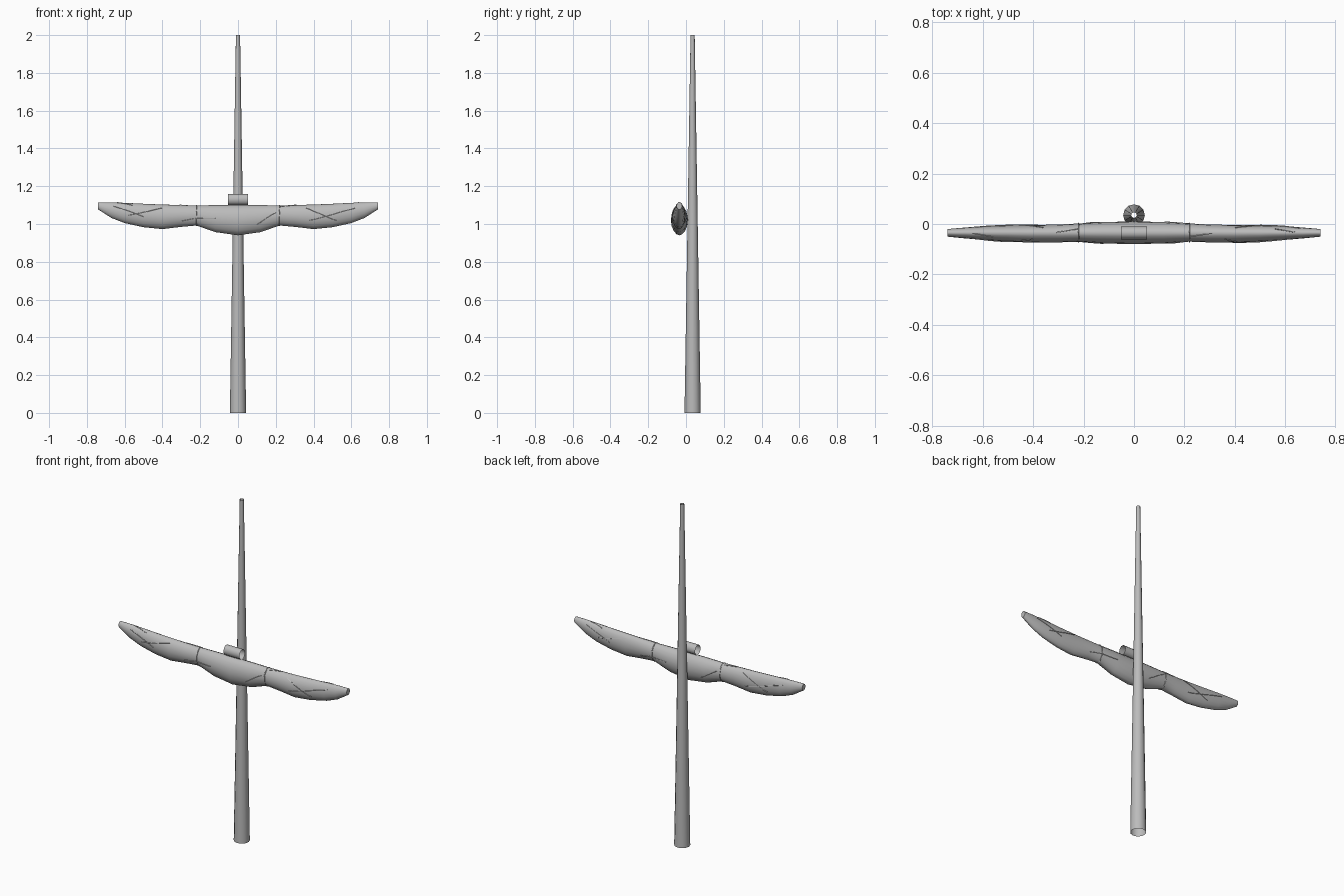
import bpy, bmesh, math
from mathutils import Vector

if "Cube" in bpy.data.objects:
    bpy.data.objects.remove(bpy.data.objects["Cube"], do_unlink=True)

grey = bpy.data.materials.new("plain grey")
grey.use_nodes = True
grey.diffuse_color = (0.5, 0.5, 0.5, 1)
grey.node_tree.nodes["Principled BSDF"].inputs["Base Color"].default_value = (0.5, 0.5, 0.5, 1)


def loft(name, rings, caps=False, angle=40):
    """Skin a list of closed rings of points."""
    bm = bmesh.new()
    loops = [[bm.verts.new(p) for p in ring] for ring in rings]
    for a, b in zip(loops, loops[1:]):
        for i in range(len(a)):
            j = (i + 1) % len(a)
            bm.faces.new((a[i], a[j], b[j], b[i]))
    if caps:
        bm.faces.new(loops[0])
        bm.faces.new(loops[-1])
    bmesh.ops.recalc_face_normals(bm, faces=bm.faces)
    mesh = bpy.data.meshes.new(name)
    bm.to_mesh(mesh)
    bm.free()
    mesh.materials.append(grey)
    obj = bpy.data.objects.new(name, mesh)
    bpy.context.collection.objects.link(obj)
    bpy.ops.object.select_all(action='DESELECT')
    obj.select_set(True)
    bpy.context.view_layer.objects.active = obj
    bpy.ops.object.shade_smooth_by_angle(angle=math.radians(angle))
    return obj


def circle(n):
    return [(math.cos(math.tau * i / n), math.sin(math.tau * i / n)) for i in range(n)]


# Tapered mast, open at both ends
loft("mast", [[(r * c, 0.035 + r * s, z) for c, s in circle(12)]
              for z, r in ((0, 0.043), (1, 0.027), (2, 0.011))])

# Open sleeve holding the yard to the mast
loft("yard_sleeve", [[(x, -0.035 + 0.026 * c, 1.13 + 0.03 * s) for c, s in circle(10)]
                     for x in (-0.052, 0.052)])

# Half span of the furled sail: x, bottom, top, front, back
STATIONS = [(0, 0.94, 1.10, -0.08, 0.01), (0.12, 0.957, 1.10, -0.077, 0.008),
            (0.22, 0.992, 1.098, -0.07, 0.002), (0.3, 0.985, 1.1, -0.073, -0.002),
            (0.4, 0.973, 1.103, -0.074, -0.004), (0.5, 0.983, 1.107, -0.07, -0.005),
            (0.6, 1.005, 1.112, -0.063, -0.008), (0.67, 1.032, 1.115, -0.057, -0.014),
            (0.74, 1.077, 1.115, -0.05, -0.02)]


def section(x):
    x = min(abs(x), 0.74)
    for a, b in zip(STATIONS, STATIONS[1:]):
        if x <= b[0]:
            t = (x - a[0]) / (b[0] - a[0])
            return [p + t * (q - p) for p, q in zip(a[1:], b[1:])]


def on_sail(x, turn, lift=0.0):
    """Point on the sail; turn 0 is the top, 0.25 the front, 0.5 the bottom."""
    bottom, top, front, back = section(x)
    s, c = math.sin(math.tau * turn), math.cos(math.tau * turn)
    mid, half = (bottom + top) / 2, (top - bottom) / 2 + lift
    reach = (-0.035 - front if s > 0 else back + 0.035) + lift
    return Vector((x, -0.035 - reach * math.copysign(abs(s) ** 1.15, s), mid + half * c))


# Furled sail bundle
spans = [-s[0] for s in STATIONS[:0:-1]] + [s[0] for s in STATIONS]
loft("furled_sail", [[on_sail(x, i / 16) for i in range(16)] for x in spans], True, 50)


def cord(name, path, radius):
    rings = []
    for i, p in enumerate(path):
        d = (path[min(i + 1, len(path) - 1)] - path[max(i - 1, 0)]).normalized()
        u = d.cross(Vector((0.3, 0.2, 0.9))).normalized()
        v = d.cross(u)
        rings.append([p + radius * (c * u + s * v) for c, s in circle(5)])
    loft(name, rings, True)


# Creases crossing the cloth: start x, start turn, end x, end turn
CREASES = [(-0.66, 0.16, -0.5, 0.27), (-0.58, 0.28, -0.4, 0.12), (-0.3, 0.33, -0.12, 0.25),
           (0.1, 0.32, 0.2, 0.2), (0.36, 0.12, 0.52, 0.33), (0.38, 0.3, 0.62, 0.18),
           (-0.64, 0.02, -0.56, 0.1), (0.22, 0.08, 0.31, 0.01)]
for n, (x0, t0, x1, t1) in enumerate(CREASES):
    for side, flip in (("front", 1), ("back", -1)):
        path = [on_sail(flip * (x0 + (x1 - x0) * i / 8), flip * (t0 + (t1 - t0) * i / 8), 0.0005)
                for i in range(9)]
        cord(f"{side}_crease_{n + 1}", path, 0.002)

# Lashings tied around the sail
for side, x in (("left", 0.22), ("right", -0.22)):
    cord(f"{side}_lashing", [on_sail(x, i / 16, 0.0005) for i in range(17)], 0.003)
